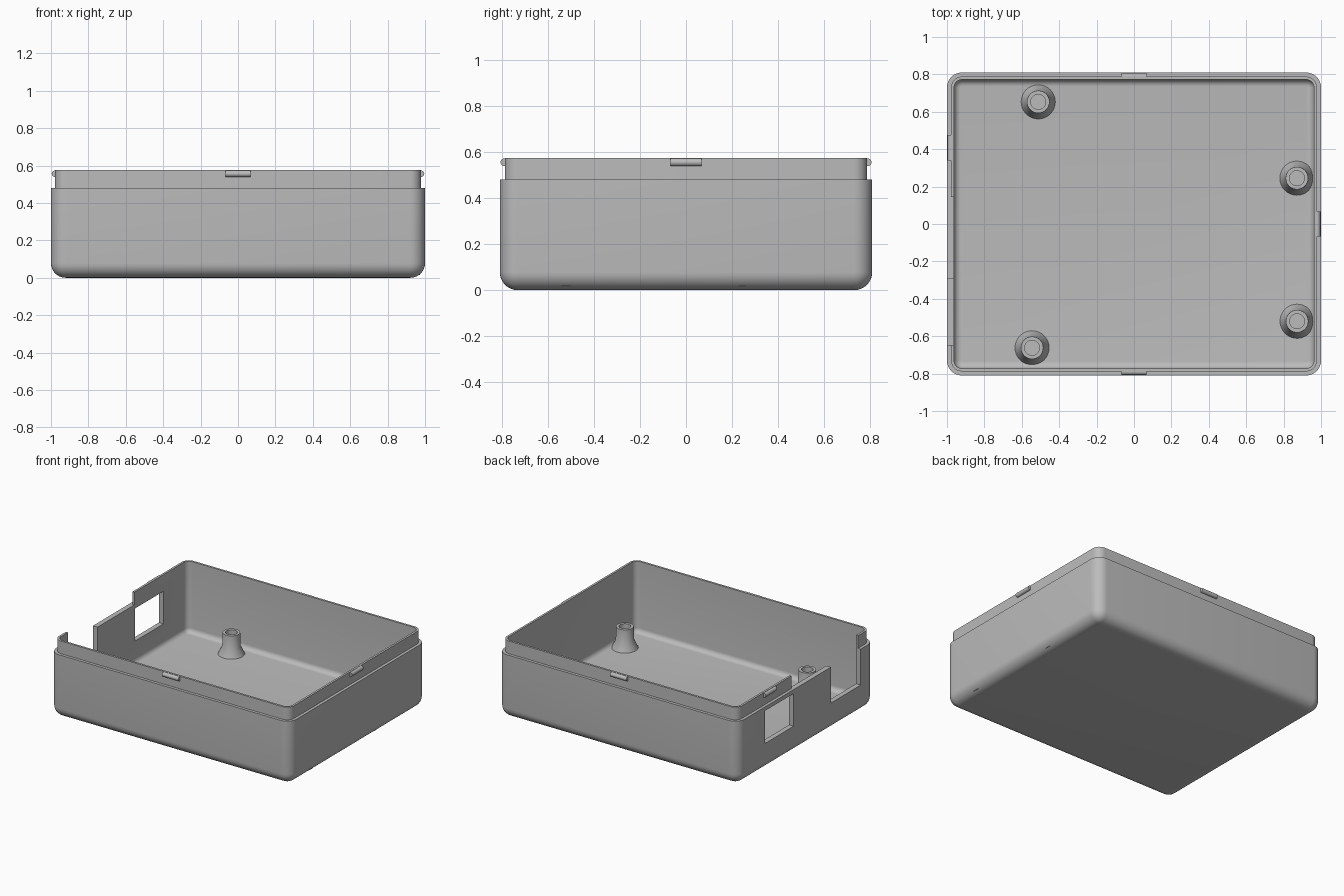
import bpy, bmesh, math
from mathutils import Matrix

if "Cube" in bpy.data.objects:
    bpy.data.objects.remove(bpy.data.objects["Cube"])

grey = bpy.data.materials.new("plain grey")
grey.diffuse_color = (0.5, 0.5, 0.5, 1)
grey.use_nodes = True
grey.node_tree.nodes["Principled BSDF"].inputs["Base Color"].default_value = grey.diffuse_color


def finish(bm, name, angle=35):
    """Turn a bmesh into a smooth-shaded, sharp-edged object."""
    bmesh.ops.recalc_face_normals(bm, faces=bm.faces)
    me = bpy.data.meshes.new(name)
    bm.to_mesh(me)
    bm.free()
    me.materials.append(grey)
    ob = bpy.data.objects.new(name, me)
    bpy.context.collection.objects.link(ob)
    smooth(ob, angle)
    return ob


def smooth(ob, angle=35):
    bpy.ops.object.select_all(action='DESELECT')
    ob.select_set(True)
    bpy.context.view_layer.objects.active = ob
    bpy.ops.object.shade_smooth_by_angle(angle=math.radians(angle))


def skin(bm, rings):
    """Bridge equal-length rings of points and cap both ends."""
    loops = [[bm.verts.new(p) for p in ring] for ring in rings]
    n = len(loops[0])
    for a, b in zip(loops, loops[1:]):
        for i in range(n):
            j = (i + 1) % n
            bm.faces.new((a[i], a[j], b[j], b[i]))
    bm.faces.new(loops[0][::-1])
    bm.faces.new(loops[-1])


def rounded_rect(hx, hy, r, z, seg=8):
    pts = []
    for q, (sx, sy) in enumerate(((1, 1), (-1, 1), (-1, -1), (1, -1))):
        for k in range(seg + 1):
            a = math.pi / 2 * (q + k / seg)
            pts.append((sx * (hx - r) + r * math.cos(a),
                        sy * (hy - r) + r * math.sin(a), z))
    return pts


def box(bm, x0, x1, y0, y1, z0, z1):
    m = Matrix.Translation(((x0 + x1) / 2, (y0 + y1) / 2, (z0 + z1) / 2)) \
        @ Matrix.Diagonal((x1 - x0, y1 - y0, z1 - z0, 1))
    bmesh.ops.create_cube(bm, size=1, matrix=m)


# Tray shell: rounded base, wall, ledge, thin lip, then the inside
def inset(d, r, z):
    return rounded_rect(1 - d, 0.81 - d, r, z)


rings = []
R = 0.078
for k in range(9):                       # outer bottom fillet
    a = math.pi / 2 * k / 8
    d = R * (1 - math.sin(a))
    rings.append(inset(d, 0.08 - d, R * (1 - math.cos(a))))
rings += [inset(0, 0.08, 0.48), inset(0.022, 0.058, 0.48),
          inset(0.022, 0.058, 0.575), inset(0.038, 0.042, 0.575)]
r = 0.036
for k in range(7):                       # inner bottom fillet
    a = math.pi / 2 * k / 6
    d = r * (1 - math.cos(a))
    rings.append(inset(0.038 + d, 0.042 - d, 0.04 + r * (1 - math.sin(a))))
bm = bmesh.new()
skin(bm, rings)
tray = finish(bm, "tray")

# Openings in the left wall: window, lip gap, deep notch
for y0, y1, z0, z1 in ((0.15, 0.49, 0.205, 0.45),
                       (-0.647, 0.144, 0.48, 0.7),
                       (-0.647, -0.294, 0.21, 0.7)):
    bm = bmesh.new()
    box(bm, -1.1, -0.9, y0, y1, z0, z1)
    cutter = finish(bm, "wall_cutter")
    cutter.hide_render = True
    mod = tray.modifiers.new("opening", 'BOOLEAN')
    mod.operation = 'DIFFERENCE'
    mod.solver = 'EXACT'
    mod.object = cutter
    bpy.context.view_layer.objects.active = tray
    bpy.ops.object.modifier_apply(modifier=mod.name)
    bpy.data.objects.remove(cutter)
smooth(tray)

# Standoffs: flared foot, post, blind screw hole
profile = ((0.1, 0.015), (0.1, 0.022), (0.063, 0.1), (0.06, 0.2),
           (0.04, 0.2), (0.04, 0.06))
for i, (x, y) in enumerate(((-0.512, 0.653), (0.871, 0.245),
                            (0.872, -0.52), (-0.545, -0.662))):
    bm = bmesh.new()
    skin(bm, [[(x + rad * math.cos(2 * math.pi * k / 32),
                y + rad * math.sin(2 * math.pi * k / 32), z)
               for k in range(32)] for rad, z in profile])
    finish(bm, f"standoff_{i + 1}", 25)

# Snap ridges: short round bars half sunk in the lip
for name, x, y, axis in (("front", 0, -0.79, 'Y'), ("back", 0, 0.79, 'Y'),
                         ("right", 0.979, 0, 'X'), ("left", -0.979, 0.407, 'X')):
    bm = bmesh.new()
    rot = Matrix.Rotation(math.pi / 2, 4, 'Y' if axis == 'Y' else 'X')
    bmesh.ops.create_cone(bm, cap_ends=True, segments=20, radius1=0.017,
                          radius2=0.017, depth=0.136,
                          matrix=Matrix.Translation((x, y, 0.556)) @ rot)
    # trim the part that would show inside the tray
    side = -1 if (x < 0 or y < 0) and name in ("front", "left") else 1
    no = (0, -side, 0) if axis == 'Y' else (-side, 0, 0)
    cut = bmesh.ops.bisect_plane(bm, geom=bm.verts[:] + bm.edges[:] + bm.faces[:],
                                 plane_co=(x - side * 0.008 * (axis == 'X'),
                                           y - side * 0.008 * (axis == 'Y'), 0),
                                 plane_no=no, clear_outer=True)
    bmesh.ops.holes_fill(bm, edges=[e for e in cut["geom_cut"]
                                    if isinstance(e, bmesh.types.BMEdge)])
    finish(bm, f"{name}_snap_ridge")
